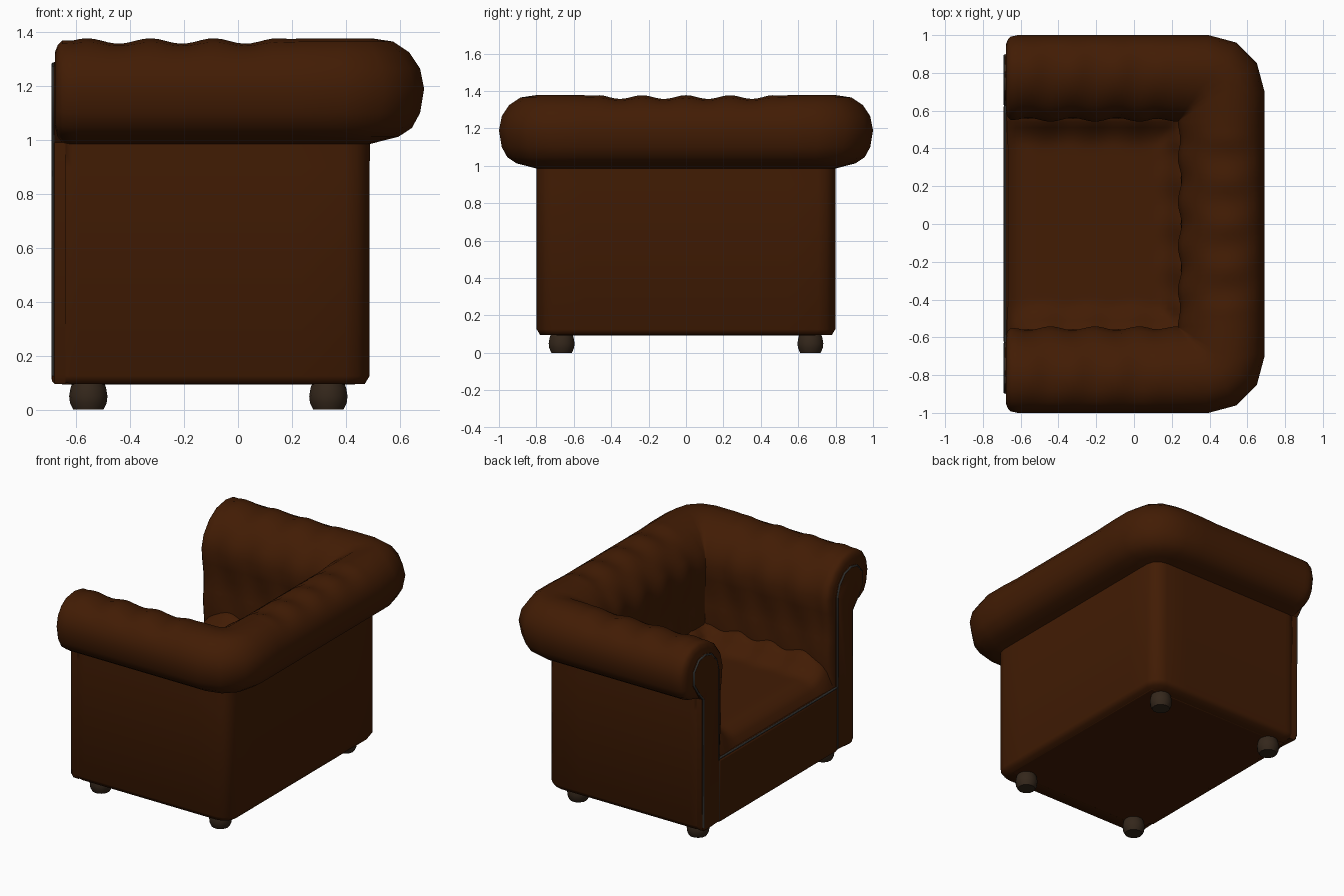
import bpy, bmesh, math
from mathutils import Vector

if "Cube" in bpy.data.objects:
    bpy.data.objects.remove(bpy.data.objects["Cube"])


def material(name, rgb):
    m = bpy.data.materials.new(name)
    m.diffuse_color = (*rgb, 1)
    m.use_nodes = True
    m.node_tree.nodes["Principled BSDF"].inputs["Base Color"].default_value = m.diffuse_color
    return m


LEATHER = material("brown leather", (0.054, 0.0115, 0.0012))
WOOD = material("dark wood", (0.034, 0.020, 0.011))
TRIM = material("dark grey trim", (0.03, 0.03, 0.028))
IX, IY, FRONT = 0.235, 0.545, -0.69     # inner corner of the shell, front plane


def make(name, verts, faces, mat, mirror=False, angle=40):
    me = bpy.data.meshes.new(name)
    me.from_pydata(verts, [], faces)
    bm = bmesh.new()
    bm.from_mesh(me)
    bmesh.ops.recalc_face_normals(bm, faces=bm.faces)
    bm.to_mesh(me)
    bm.free()
    me.materials.append(mat)
    me.shade_smooth()
    me.set_sharp_from_angle(angle=math.radians(angle))
    ob = bpy.data.objects.new(name, me)
    bpy.context.collection.objects.link(ob)
    if mirror:
        mod = ob.modifiers.new("mirror", 'MIRROR')
        mod.use_axis = (False, True, False)
    return ob


def box(name, lo, hi, mat, bevel):
    v = [(x, y, z) for x in (lo[0], hi[0]) for y in (lo[1], hi[1]) for z in (lo[2], hi[2])]
    f = [(0, 1, 3, 2), (4, 6, 7, 5), (0, 4, 5, 1), (2, 3, 7, 6), (0, 2, 6, 4), (1, 5, 7, 3)]
    ob = make(name, v, f, mat)
    b = ob.modifiers.new("bevel", 'BEVEL')
    b.width, b.segments = bevel, 2
    return ob


def inset(profile, t):
    out = []
    for i, p in enumerate(profile):
        a, b = Vector(profile[i - 1]), Vector(profile[(i + 1) % len(profile)])
        d = (b - a).normalized()
        out.append((p[0] + d.y * t, p[1] - d.x * t))
    return out


# Cross-section of arms and back: (distance outward from inner line, height)
SECTION = [(0.04, 0.11), (0.03, 0.55), (0.02, 0.68), (0.012, 0.77), (0.018, 0.86), (0.018, 0.95),
           (0.005, 1.04), (-0.003, 1.13), (0.02, 1.22), (0.085, 1.305), (0.17, 1.360),
           (0.26, 1.377), (0.34, 1.365), (0.40, 1.325), (0.44, 1.265), (0.455, 1.19),
           (0.44, 1.10), (0.41, 1.045), (0.36, 1.012), (0.30, 0.997), (0.255, 0.985),
           (0.253, 0.90), (0.253, 0.125), (0.235, 0.095), (0.05, 0.095)]
PITCH = 0.235


def tuft(i, p, s, fade=1):
    # Soft diamond quilting over the inside and top of the roll
    if not 2 <= i <= 13:
        return p
    wave = math.cos(2 * math.pi * s / PITCH) * math.cos(math.pi * (i - 11) / 4)
    depth = fade * 0.010 * (1 - wave) * (0.5 if i > 12 or i < 3 else 1)
    d = Vector((0.24 - p[0], 1.1 - p[1])) if p[1] > 1.15 else Vector((1, 0))
    d.normalize()
    return (p[0] + d.x * depth, p[1] + d.y * depth)


def shell():
    rings = []
    # rounded arm end
    for x, t in ((-0.678, 0.05), (-0.668, 0.024), (-0.652, 0.008)):
        rings.append([(x, IY + d, z) for d, z in inset(SECTION, t)])
    # arm
    n = 32
    for k in range(n + 1):
        x = -0.615 + (IX + 0.615) * k / n
        fade = min(1, (n - k) / 5)
        pts = [tuft(i, p, x + 0.09, fade) for i, p in enumerate(SECTION)]
        rings.append([(x, IY + d, z) for d, z in pts])
    # rounded outer corner fanning around the inner corner
    for k in range(4):
        a = math.pi / 2 * (1 - k / 3)
        ring = []
        for d, z in SECTION:
            r = min(0.65, max(0.36, 0.36 + (d - 0.26) * 2))
            ring.append((IX + d * (1 - r + r * math.cos(a)),
                         IY + d * (1 - r + r * math.sin(a)), z))
        rings.append(ring)
    # back, to the centre line
    n = 20
    for k in range(n + 1):
        y = IY * (1 - k / n)
        pts = [tuft(i, p, y, min(1, k / 5)) for i, p in enumerate(SECTION)]
        rings.append([(IX + d, y, z) for d, z in pts])
    m = len(SECTION)
    verts = [v for r in rings for v in r]
    faces = [(a * m + i, a * m + (i + 1) % m, (a + 1) * m + (i + 1) % m, (a + 1) * m + i)
             for a in range(len(rings) - 1) for i in range(m)]
    faces.append(tuple(range(m)))
    make("rolled_arms_and_back", verts, faces, LEATHER, True, 65)


shell()

# Scroll-shaped front panels of the arms
PANEL = [(0.08, 0.11), (0.08, 0.95), (0.08, 1.13), (0.105, 1.21), (0.16, 1.27), (0.23, 1.29),
         (0.30, 1.275), (0.355, 1.21), (0.355, 1.12), (0.31, 1.05), (0.255, 0.99),
         (0.253, 0.125), (0.235, 0.095)]
np_ = len(PANEL)
pv = [(x, IY + d, z) for x, t in ((-0.64, 0), (-0.68, 0), (FRONT, 0.012)) for d, z in inset(PANEL, t)]
pf = [(k * np_ + i, k * np_ + (i + 1) % np_, (k + 1) * np_ + (i + 1) % np_, (k + 1) * np_ + i)
      for k in (0, 1) for i in range(np_)]
pf.append(tuple(range(2 * np_, 3 * np_)))
make("arm_front_panel", pv, pf, LEATHER, True)

# Base and front rail
box("base", (-0.66, -0.70, 0.093), (0.44, 0.70, 0.45), LEATHER, 0.01)
box("front_rail", (FRONT, -0.64, 0.095), (-0.55, 0.64, 0.53), LEATHER, 0.02)

# Padded seat: rounded at the front, rising where it is tucked into the walls
NX, NY = 32, 40
sv = []
for i in range(NX + 1):
    x = -0.68 + 0.95 * i / NX
    for j in range(NY + 1):
        y = -0.60 + 1.2 * j / NY
        rise = max(0, (abs(y) - 0.40) / 0.15, (x - 0.10) / 0.15)
        z = 0.63 + 0.10 * min(1, rise) ** 2
        z += 0.012 * math.cos(2 * math.pi * (x if abs(y) > 0.4 else y) / PITCH) * min(1, rise)
        u = min(1, (x + 0.68) / 0.16)
        sv.append((x, y, 0.50 + (z - 0.50) * math.sqrt(1 - (1 - u) ** 2)))
sf = [(i * (NY + 1) + j, (i + 1) * (NY + 1) + j, (i + 1) * (NY + 1) + j + 1, i * (NY + 1) + j + 1)
      for i in range(NX) for j in range(NY)]
seat = make("seat", sv, sf, LEATHER, angle=60)
if seat.data.polygons[0].normal.z < 0:
    seat.data.flip_normals()


# Trim cords around the front panels and along the front rail
def cord(name, pts):
    cu = bpy.data.curves.new(name, 'CURVE')
    cu.dimensions = '3D'
    cu.bevel_depth, cu.bevel_resolution = 0.007, 1
    sp = cu.splines.new('POLY')
    sp.points.add(len(pts) - 1)
    for q, p in zip(sp.points, pts):
        q.co = (*p, 1)
    cu.materials.append(TRIM)
    bpy.context.collection.objects.link(bpy.data.objects.new(name, cu))


edge = [p for p in inset(PANEL, 0.008)][:-1]
for side, label in ((1, "left"), (-1, "right")):
    cord(label + "_arm_trim", [(-0.684, side * (IY + d), z) for d, z in edge])
cord("front_rail_trim", [(-0.682, -0.63, 0.525), (-0.682, 0.63, 0.525)])

# Bun feet
for x in (-0.555, 0.335):
    for y in (-0.665, 0.665):
        rows = [(0.056, 0), (0.068, 0.025), (0.071, 0.05), (0.066, 0.08), (0.055, 0.11)]
        s = 14
        fv = [(x + r * math.cos(2 * math.pi * k / s), y + r * math.sin(2 * math.pi * k / s), z)
              for r, z in rows for k in range(s)]
        ff = [(a * s + k, a * s + (k + 1) % s, (a + 1) * s + (k + 1) % s, (a + 1) * s + k)
              for a in range(len(rows) - 1) for k in range(s)]
        ff += [tuple(range(s)), tuple(range(4 * s, 5 * s))]
        make("bun_foot", fv, ff, WOOD)
